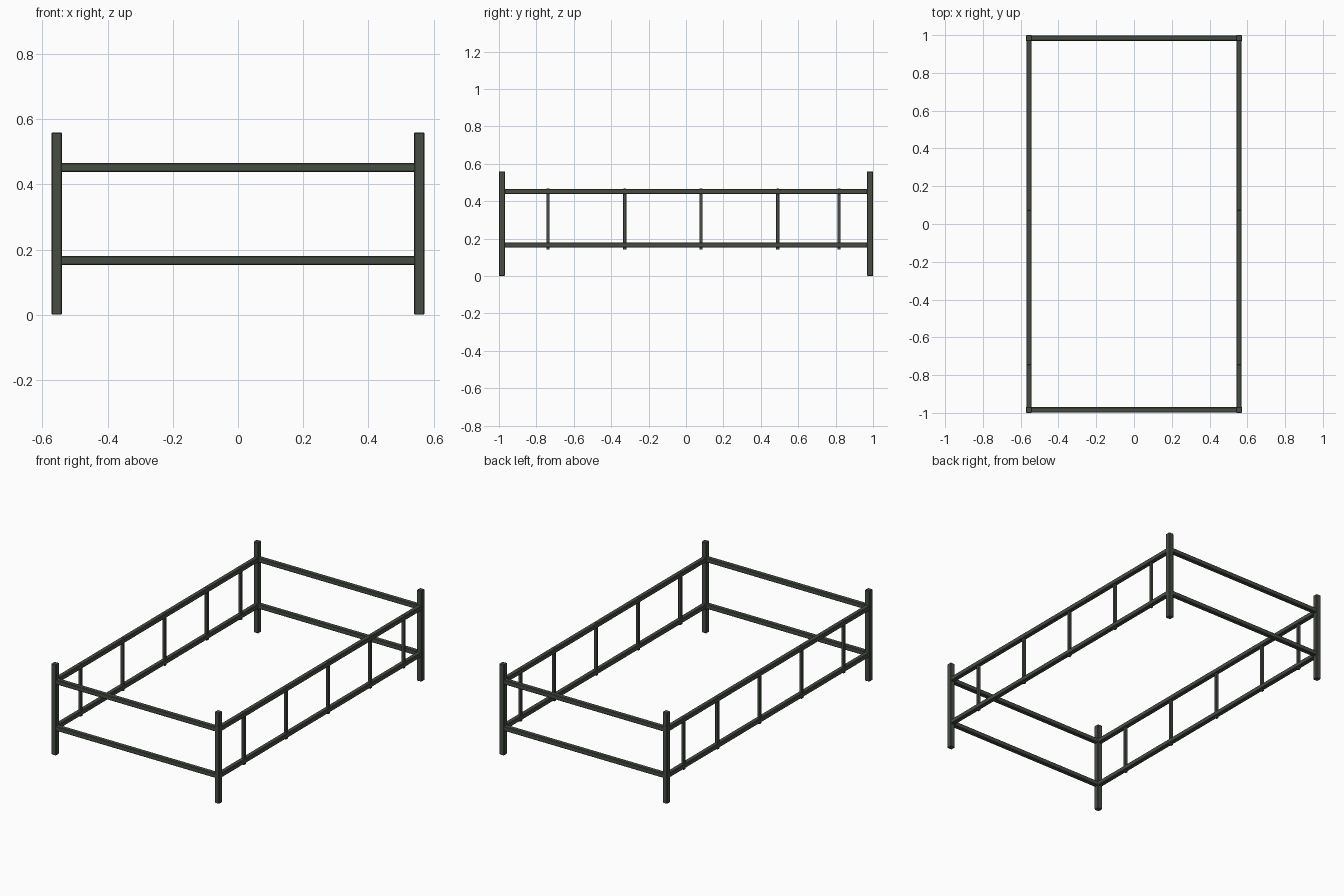
import bpy

if "Cube" in bpy.data.objects:
    bpy.data.objects.remove(bpy.data.objects["Cube"])

# One dark green-grey paint for the whole frame
paint = bpy.data.materials.new("dark green grey metal")
paint.diffuse_color = (0.062, 0.074, 0.057, 1)
paint.use_nodes = True
paint.node_tree.nodes["Principled BSDF"].inputs["Base Color"].default_value = paint.diffuse_color


def box(name, centre, size, bevel=0.0):
    bpy.ops.mesh.primitive_cube_add(size=1, location=centre)
    ob = bpy.context.object
    ob.name = name
    ob.scale = size
    bpy.ops.object.transform_apply(location=False, rotation=False, scale=True)
    ob.data.materials.append(paint)
    if bevel:
        mod = ob.modifiers.new("soft edges", 'BEVEL')
        mod.width = bevel
        mod.segments = 1
    return ob


PX, PY = 0.556, 0.984      # post centres
POST, RAIL, BAR = 0.032, 0.028, 0.018
RAILS = {"lower": 0.166, "upper": 0.452}

# Corner posts
for sx, side in ((-1, "left"), (1, "right")):
    for sy, end in ((-1, "front"), (1, "back")):
        box(f"{end}_{side}_post", (sx * PX, sy * PY, 0.28), (POST, POST, 0.56), 0.003)

for level, z in RAILS.items():
    # End rails
    for sy, end in ((-1, "front"), (1, "back")):
        box(f"{level}_{end}_rail", (0, sy * PY, z), (2 * PX, RAIL, RAIL), 0.003)
    # Side rails
    for sx, side in ((-1, "left"), (1, "right")):
        box(f"{level}_{side}_rail", (sx * PX, 0, z), (RAIL, 2 * PY, RAIL), 0.003)

# Upright bars between the side rails
for sx, side in ((-1, "left"), (1, "right")):
    for i, y in enumerate((-0.738, -0.328, 0.08, 0.49, 0.818)):
        box(f"{side}_bar_{i + 1}", (sx * PX, y, 0.304), (BAR, BAR, 0.326), 0.002)
